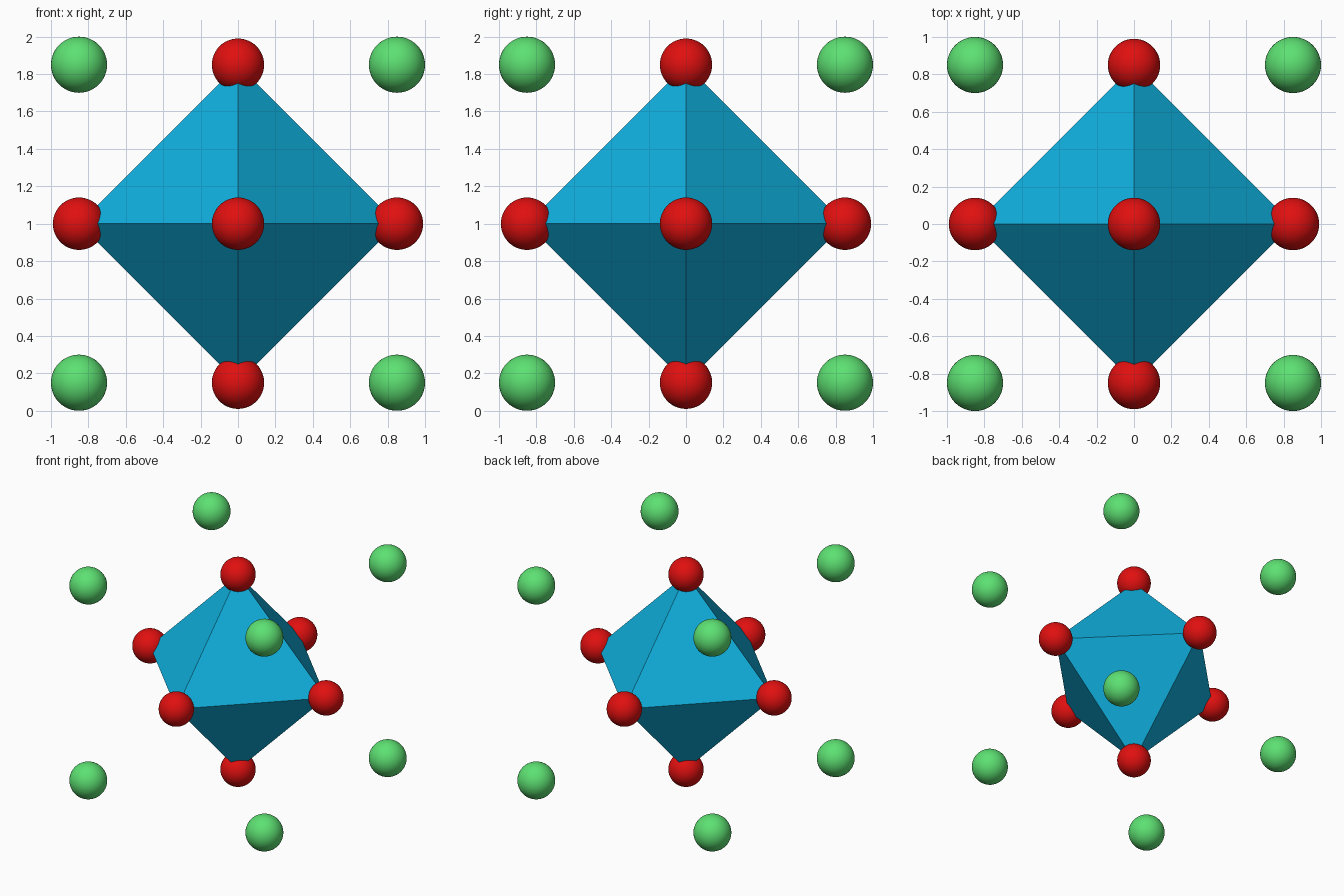
import bpy
import bmesh
from itertools import product
from mathutils import Vector

if "Cube" in bpy.data.objects:
    bpy.data.objects.remove(bpy.data.objects["Cube"], do_unlink=True)

CENTRE = Vector((0, 0, 1))
REACH = 0.85          # distance from the centre to a corner along each axis


def make_material(name, colour):
    mat = bpy.data.materials.new(name)
    mat.use_nodes = True
    mat.diffuse_color = colour
    mat.node_tree.nodes["Principled BSDF"].inputs["Base Color"].default_value = colour
    return mat


def add_ball(name, location, radius, mat):
    bpy.ops.mesh.primitive_uv_sphere_add(segments=48, ring_count=24,
                                         radius=radius, location=location)
    ball = bpy.context.object
    ball.name = name
    ball.data.materials.append(mat)
    bpy.ops.object.shade_smooth()


blue = make_material("blue", (0.005, 0.43, 0.73, 1))
red = make_material("red", (0.75, 0.005, 0.005, 1))
green = make_material("green", (0.11, 0.75, 0.17, 1))

# Octahedron: hull of the six axis points
tips = [Vector([sign * REACH if i == axis else 0 for i in range(3)])
        for axis in range(3) for sign in (-1, 1)]
bm = bmesh.new()
for tip in tips:
    bm.verts.new(tip)
bmesh.ops.convex_hull(bm, input=bm.verts)
bmesh.ops.recalc_face_normals(bm, faces=bm.faces)
mesh = bpy.data.meshes.new("octahedron")
bm.to_mesh(mesh)
bm.free()
mesh.materials.append(blue)
octahedron = bpy.data.objects.new("octahedron", mesh)
octahedron.location = CENTRE
bpy.context.collection.objects.link(octahedron)

# Red balls on the octahedron's points
for name, tip in zip(("right", "left", "front", "back", "bottom", "top"), tips):
    add_ball(f"{name}_tip_ball", CENTRE + tip, 0.14, red)

# Green balls at the corners of the surrounding cube
for x, y, z in product((-1, 1), repeat=3):
    name = "_".join(("left" if x > 0 else "right",
                     "back" if y > 0 else "front",
                     "upper" if z > 0 else "lower"))
    add_ball(f"{name}_corner_ball", CENTRE + REACH * Vector((x, y, z)), 0.15, green)
